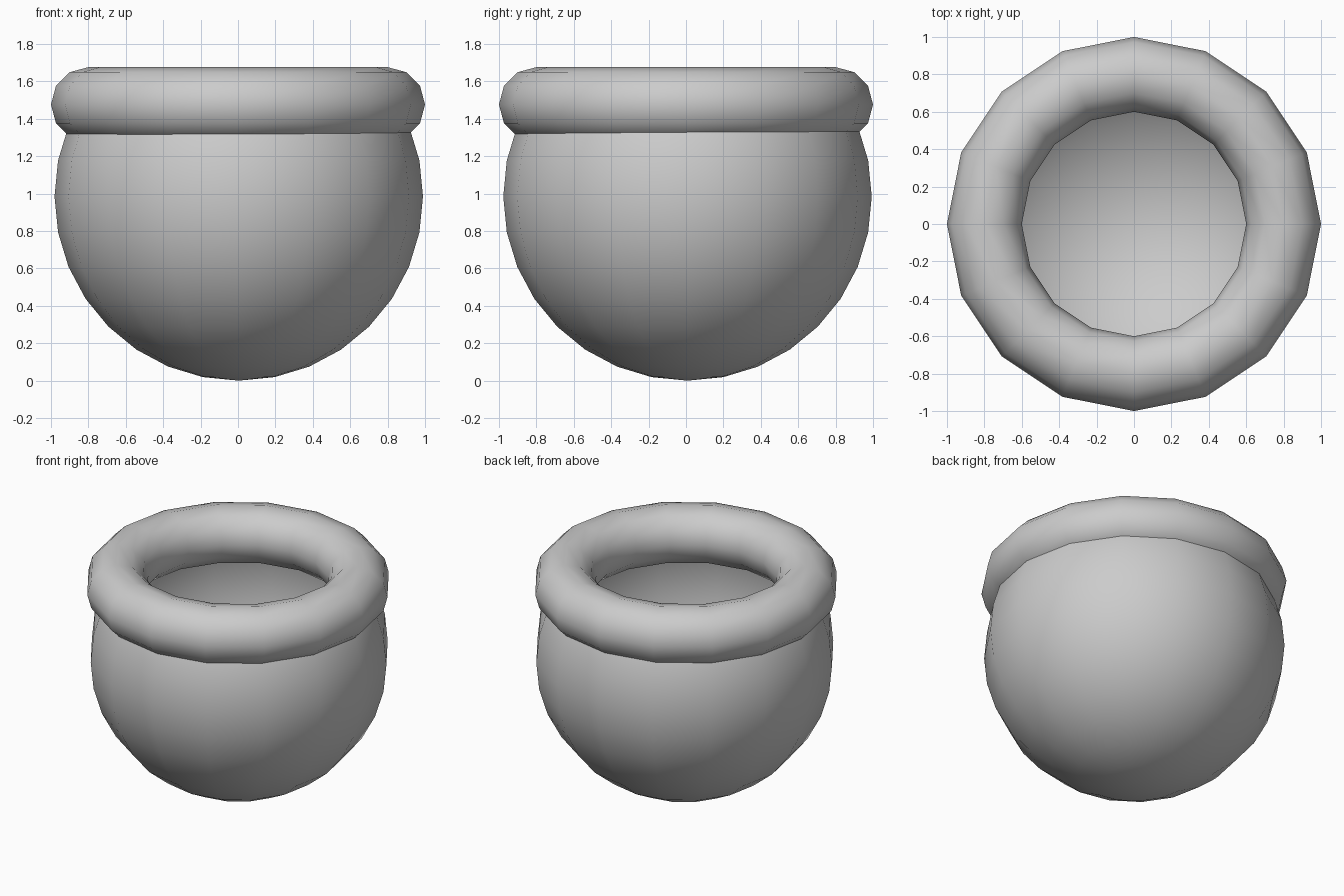
import bpy, bmesh

if "Cube" in bpy.data.objects:
    bpy.data.objects.remove(bpy.data.objects["Cube"])

# Bowl: a thin round shell, open at the top inside the rim
R = 0.985
bpy.ops.mesh.primitive_uv_sphere_add(segments=16, ring_count=16, radius=R,
                                     location=(0.004, 0.008, R))
bowl = bpy.context.object
bowl.name = "bowl"
bm = bmesh.new()
bm.from_mesh(bowl.data)
bmesh.ops.delete(bm, geom=[v for v in bm.verts if v.co.z > 0.6 * R], context='VERTS')
bm.to_mesh(bowl.data)
bm.free()
bpy.ops.object.shade_smooth()

# Rim: thick rounded ring resting on the bowl
bpy.ops.mesh.primitive_torus_add(major_segments=16, minor_segments=12,
                                 major_radius=0.8, minor_radius=0.2,
                                 location=(0, 0, 1.476))
rim = bpy.context.object
rim.name = "rim"
bpy.ops.object.shade_smooth()
